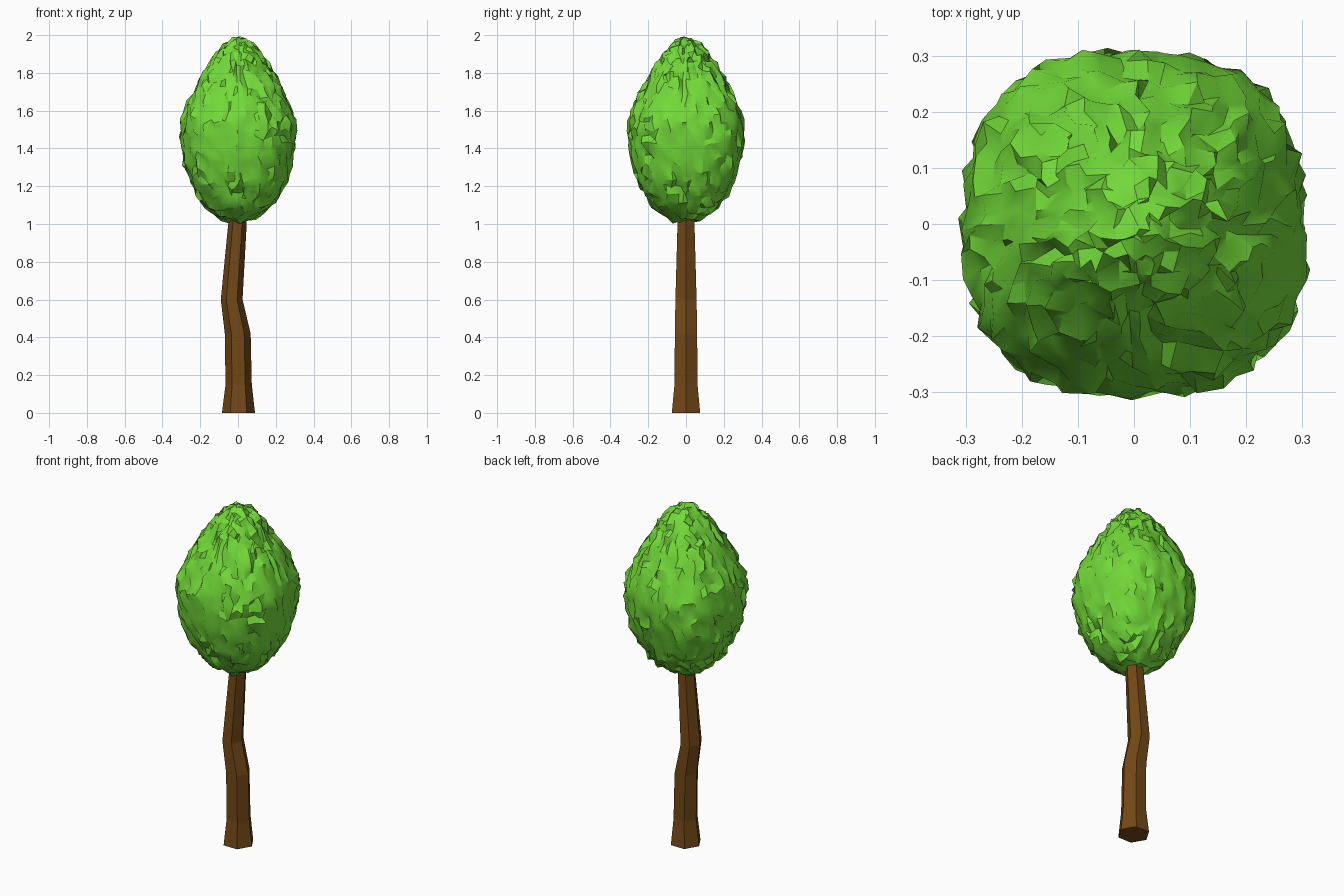
import bpy, bmesh, math, random
from mathutils import Vector

if "Cube" in bpy.data.objects:
    bpy.data.objects.remove(bpy.data.objects["Cube"])

random.seed(4)


def make_object(name, bm, colour):
    bmesh.ops.recalc_face_normals(bm, faces=bm.faces)
    mesh = bpy.data.meshes.new(name)
    bm.to_mesh(mesh)
    bm.free()
    mat = bpy.data.materials.new(name + "_colour")
    mat.diffuse_color = colour
    mat.use_nodes = True
    mat.node_tree.nodes["Principled BSDF"].inputs["Base Color"].default_value = mat.diffuse_color
    mesh.materials.append(mat)
    obj = bpy.data.objects.new(name, mesh)
    bpy.context.collection.objects.link(obj)
    return obj


# Trunk: crooked six-sided column; rings are (z, left x, right x, half depth)
rings = [(0.0, -0.085, 0.09, 0.075), (0.15, -0.066, 0.073, 0.061),
         (0.42, -0.07, 0.067, 0.059), (0.60, -0.091, 0.024, 0.056),
         (1.0, -0.052, 0.046, 0.045), (1.1, -0.042, 0.044, 0.038)]
bm = bmesh.new()
loops = []
for z, left, right, depth in rings:
    cx, rx = (left + right) / 2, (right - left) / 2
    loops.append([bm.verts.new((cx + rx * math.cos(i * math.pi / 3),
                                depth / 0.866 * math.sin(i * math.pi / 3), z))
                  for i in range(6)])
for a, b in zip(loops, loops[1:]):
    for i in range(6):
        j = (i + 1) % 6
        bm.faces.new((a[i], a[j], b[j], b[i]))
bm.faces.new(loops[0])
bm.faces.new(loops[-1])
make_object("trunk", bm, (0.17, 0.065, 0.008, 1))

# Foliage: gridded cube rounded into an egg with slightly square corners
bm = bmesh.new()
bmesh.ops.create_cube(bm, size=2)
bmesh.ops.subdivide_edges(bm, edges=bm.edges[:], cuts=15, use_grid_fill=True)
for v in bm.verts:
    d = Vector([math.tan(c * math.pi / 4) for c in v.co]).normalized()
    radius = 0.303 - 0.14 * max(0, d.z - 0.1)
    radius *= 1 + 0.07 * math.sin(2 * math.atan2(d.y, d.x)) ** 2
    v.co = Vector((d.x * radius, d.y * radius, 1.5 + 0.49 * d.z))
    # Ragged leafy surface
    v.co += Vector([random.uniform(-0.013, 0.013) for _ in range(3)])
    v.co += d * random.uniform(-0.006, 0.006)
    v.co.z = min(v.co.z, 2.0)
foliage = make_object("foliage", bm, (0.17, 0.70, 0.04, 1))
bpy.context.view_layer.objects.active = foliage
foliage.select_set(True)
bpy.ops.object.shade_smooth_by_angle(angle=math.radians(30))
